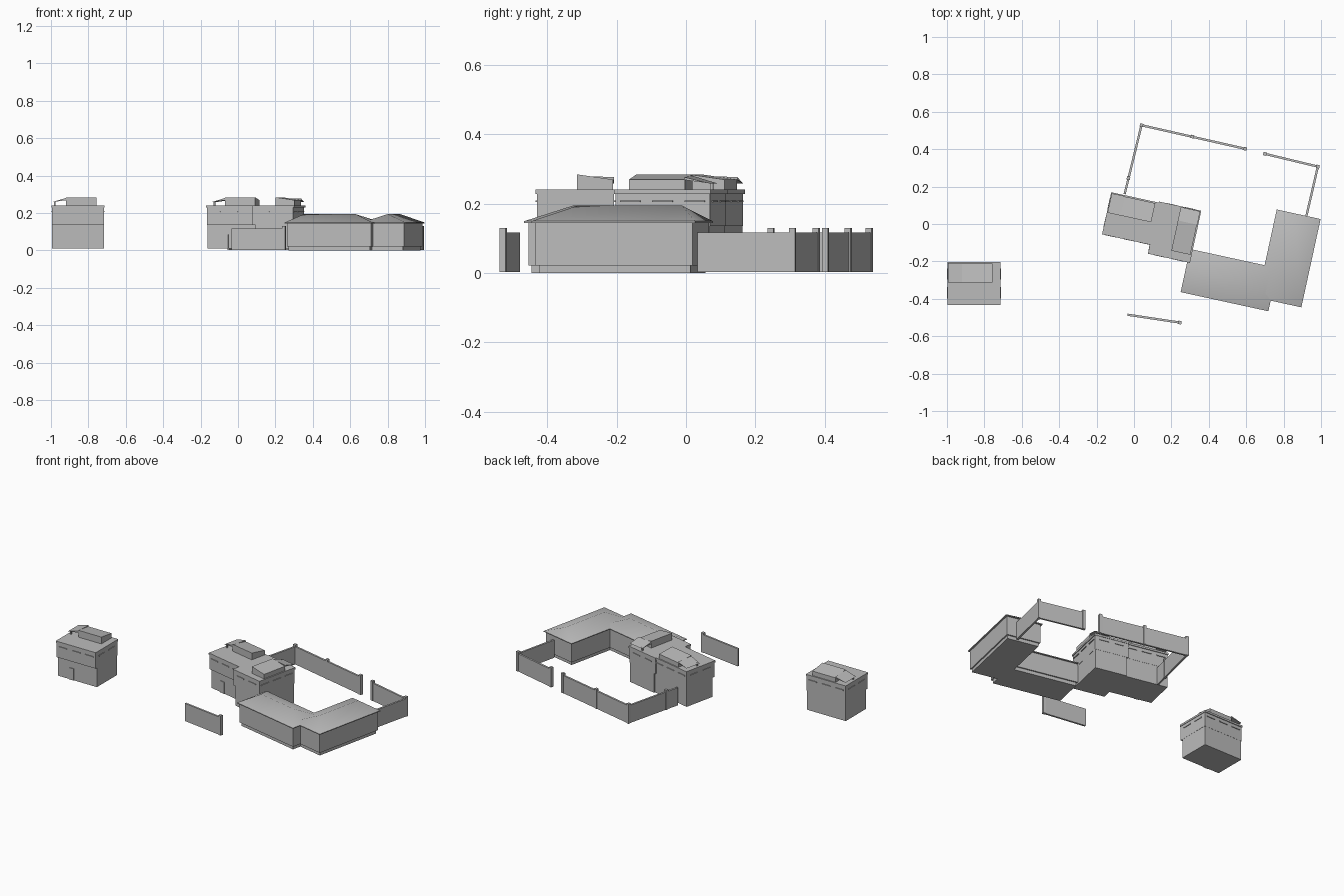
import bpy, bmesh, math
from mathutils import Matrix, Vector

cube = bpy.data.objects.get("Cube")
if cube:
    bpy.data.objects.remove(cube)

grey = bpy.data.materials.new("plain_grey")
grey.use_nodes = True
TONE = (0.5, 0.5, 0.5, 1)
grey.diffuse_color = TONE
grey.node_tree.nodes["Principled BSDF"].inputs["Base Color"].default_value = TONE

TILT = math.radians(-12.3)


def place(x, y, angle=0):
    return Matrix.Translation((x, y, 0)) @ Matrix.Rotation(angle, 4, "Z")


def make(name, bm, frame):
    bmesh.ops.recalc_face_normals(bm, faces=bm.faces)
    mesh = bpy.data.meshes.new(name)
    bm.to_mesh(mesh)
    bm.free()
    mesh.materials.append(grey)
    obj = bpy.data.objects.new(name, mesh)
    obj.matrix_world = frame
    bpy.context.collection.objects.link(obj)
    return obj


def box(name, frame, xs, ys, zs, drop=(0, 0)):
    """Box from ranges; drop lowers the top at the low-x and high-y sides."""
    bm = bmesh.new()
    bmesh.ops.create_cube(bm, size=1)
    for v in bm.verts:
        left, back, top = v.co.x < 0, v.co.y > 0, v.co.z > 0
        v.co = Vector((xs[not left], ys[back], zs[top]))
        if top:
            v.co.z -= drop[0] * left + drop[1] * back
    return make(name, bm, frame)


def house(name, frame):
    w, d = 0.1425, 0.115
    box(name + "_lower_storey", frame, (-w + .004, w - .004), (-d + .018, d - .006), (.01, .135))
    box(name + "_upper_storey", frame, (-w + .003, w - .003), (-d + .004, d - .005), (.135, .228))
    box(name + "_roof_slab", frame, (-w, w), (-d, d), (.228, .24))
    # Short ledges above the upper storey windows
    for i in range(3):
        x = -.095 + i * .095
        for side, y in (("front", -d + .002), ("back", d - .003)):
            box(f"{name}_{side}_ledge_{i}", frame, (x - .03, x + .03), (y - .003, y + .003), (.204, .209))
    for side in (-1, 1):
        for y in (-.05, .05):
            x = side * (w - .002)
            box(f"{name}_side_ledge", frame, (x - .003, x + .003), (y - .03, y + .03), (.204, .209))
    # Roof room with sloping top, and a thin canopy on a post beside it
    box(name + "_roof_room", frame, (-.065, .1), (.004, .108), (.24, .284), (0, .015))
    box(name + "_canopy", frame, (-w + .004, -.065), (.004, .11), (.268, .28), (.012, .004))
    bottom = bpy.data.objects[name + "_canopy"].data
    for v in bottom.vertices:
        if v.co.z < .2685 and v.co.x < -.1:
            v.co.z = min(v.co.z, .258)
    box(name + "_canopy_post", frame, (-w + .014, -w + .022), (.01, .018), (.24, .262))
    box(name + "_door", frame, (-.06, -.025), (-d + .014, -d + .02), (.01, .085))


house("detached_house", place(-.8555, -.318))
house("left_house", place(-.007, .027, TILT))
house("right_house", place(.217, -.044, TILT - math.pi / 2))


def hip_roof(name, frame, hx, hy, inset_low, inset_high):
    """Hipped roof with its ridge along local x."""
    bm = bmesh.new()
    corners = ((-hx, -hy), (hx, -hy), (hx, hy), (-hx, hy))
    low = [bm.verts.new((x, y, .144)) for x, y in corners]
    eave = [bm.verts.new((x, y, .149)) for x, y in corners]
    a = bm.verts.new((-hx + inset_low, 0, .194))
    b = bm.verts.new((hx - inset_high, 0, .194))
    bm.faces.new(low)
    for i in range(4):
        j = (i + 1) % 4
        bm.faces.new((low[i], low[j], eave[j], eave[i]))
    bm.faces.new((eave[0], eave[1], b, a))
    bm.faces.new((eave[2], eave[3], a, b))
    bm.faces.new((eave[1], eave[2], b))
    bm.faces.new((eave[3], eave[0], a))
    obj = make(name, bm, frame)
    bpy.ops.object.select_all(action="DESELECT")
    obj.select_set(True)
    bpy.context.view_layer.objects.active = obj
    bpy.ops.object.shade_smooth_by_angle(angle=math.radians(50))


def wing(name, frame, hx, hy, inset_low, inset_high):
    for part, gap, zs in (("plinth", .018, (0, .024)), ("walls", .01, (.022, .146))):
        box(f"{name}_{part}", frame, (-hx + gap, hx - gap), (-hy + gap, hy - gap), zs)
    hip_roof(name + "_roof", frame, hx, hy, inset_low, inset_high)


# L-shaped hall
wing("front_wing", place(.509, -.300, TILT), .24, .118, .08, .118)
wing("side_wing", place(.829, -.184, TILT + math.pi / 2), .2415, .12, .11, .065)


# Courtyard walls with posts
def fence(name, start, end):
    a, b = Vector(start), Vector(end)
    run = b - a
    frame = place(a.x, a.y, math.atan2(run.y, run.x))
    box(name, frame, (0, run.length), (-.006, .006), (.003, .117))


def post(x, y):
    r = .009
    box("fence_post", place(x, y, TILT), (-r, r), (-r, r), (.003, .13))


back_left, back_right = (.04, .528), (.983, .307)
fence("left_fence", (-.05, .16), back_left)
fence("back_fence", back_left, (.595, .402))
fence("back_right_fence", (.70, .375), back_right)
fence("right_fence", back_right, (.92, .035))
fence("front_fence", (-.035, -.485), (.245, -.527))
for p in (back_left, back_right, (-.03, .245), (.312, .467), (.595, .402), (.70, .375), (.245, -.527)):
    post(*p)
